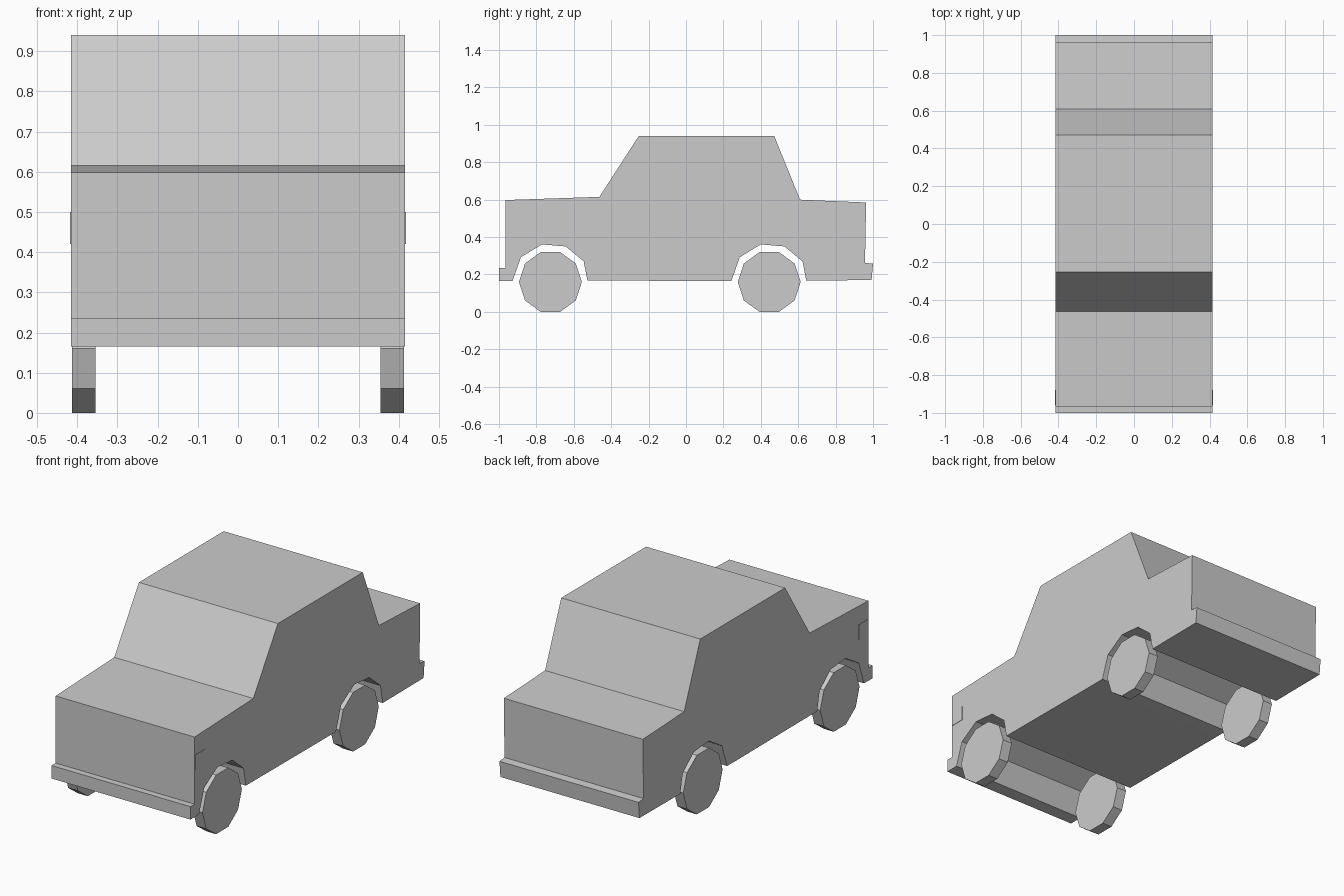
import bpy, bmesh
from math import cos, sin, radians

if "Cube" in bpy.data.objects:
    bpy.data.objects.remove(bpy.data.objects["Cube"])


def extrude_profile(name, profile, x0, x1):
    """Extrude a closed (y, z) outline from x0 to x1."""
    bm = bmesh.new()
    face = bm.faces.new([bm.verts.new((x0, y, z)) for y, z in profile])
    ext = bmesh.ops.extrude_face_region(bm, geom=[face], use_keep_orig=True)
    verts = [v for v in ext["geom"] if isinstance(v, bmesh.types.BMVert)]
    bmesh.ops.translate(bm, verts=verts, vec=(x1 - x0, 0, 0))
    bmesh.ops.recalc_face_normals(bm, faces=bm.faces)
    mesh = bpy.data.meshes.new(name)
    bm.to_mesh(mesh)
    bm.free()
    obj = bpy.data.objects.new(name, mesh)
    bpy.context.collection.objects.link(obj)
    return obj


HALF_WIDTH = 0.416
AXLES = {"front": -0.725, "rear": 0.445}

# Wheel arch outline, relative to the axle, rear to front
ARCH = [(0.198, 0.168), (0.178, 0.27), (0.082, 0.35), (-0.045, 0.361),
        (-0.158, 0.292), (-0.202, 0.166)]


def arch(axle):
    return [(axle + y, z) for y, z in ARCH]


# Body: bonnet, cabin, boot, both bumpers and the arches in one side profile
upper = [(-1.0, 0.165), (-1.0, 0.235), (-0.965, 0.235), (-0.965, 0.598),
         (-0.463, 0.615), (-0.253, 0.94), (0.472, 0.94), (0.61, 0.6),
         (0.963, 0.585), (0.957, 0.262), (1.0, 0.258), (0.992, 0.17)]
sill = [(0.17, 0.165)]
extrude_profile("body", upper + arch(AXLES["rear"]) + sill + arch(AXLES["front"]),
                -HALF_WIDTH, HALF_WIDTH)

# Wheels: ten-sided, flat on the ground
R = 0.168
for end, axle in AXLES.items():
    rim = [(axle + R * cos(radians(36 * i)), 0.16 + R * sin(radians(36 * i)))
           for i in range(10)]
    for side, sx in (("left", -1), ("right", 1)):
        extrude_profile(f"{end}_{side}_wheel", rim, sx * 0.355, sx * 0.413)

# Thin side marker panels behind the front corners
marker = [(-0.96, 0.42), (-0.88, 0.42), (-0.88, 0.50), (-0.96, 0.50)]
for side, sx in (("left", -1), ("right", 1)):
    extrude_profile(f"{side}_side_marker", marker, sx * 0.41, sx * 0.418)
